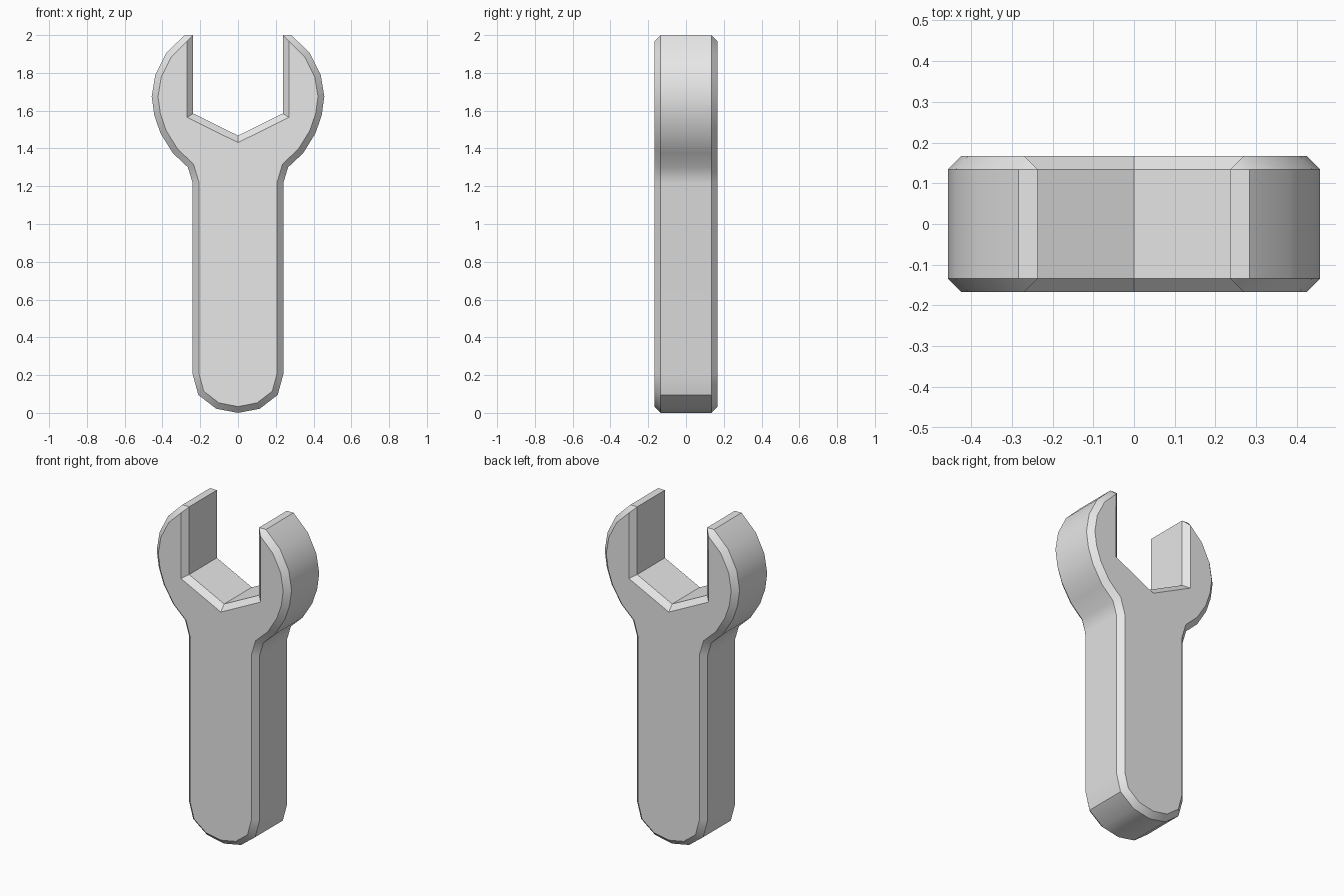
import bpy
import bmesh
from mathutils import Vector

cube = bpy.data.objects.get("Cube")
if cube:
    bpy.data.objects.remove(cube, do_unlink=True)

HALF_DEPTH = 0.167
BEVEL = 0.033

# Right half of the outline: butt, handle, neck, jaw, mouth (x, z)
half = [(0, 0), (0.115, 0.022), (0.21, 0.095), (0.24, 0.205), (0.24, 1.217),
        (0.265, 1.3), (0.345, 1.375), (0.41, 1.48), (0.443, 1.575),
        (0.457, 1.675), (0.438, 1.79), (0.38, 1.905), (0.283, 2),
        (0.237, 2), (0.237, 1.585), (0, 1.468)]
outline = [Vector(p) for p in half + [(-x, z) for x, z in half[-2:0:-1]]]


def inset(points, amount):
    """Mitred inward offset of a counter-clockwise loop."""
    result = []
    for i, p in enumerate(points):
        a = (p - points[i - 1]).normalized()
        b = (points[(i + 1) % len(points)] - p).normalized()
        na, nb = Vector((-a.y, a.x)), Vector((-b.y, b.x))
        result.append(p + (na + nb) * amount / (1 + na.dot(nb)))
    return result


steel = bpy.data.materials.new("light grey steel")
steel.use_nodes = True
colour = (0.8, 0.8, 0.8, 1)
steel.diffuse_color = colour
steel.node_tree.nodes["Principled BSDF"].inputs["Base Color"].default_value = colour

# Four loops from front to back, bridged into chamfers and side walls
bm = bmesh.new()
face_outline = inset(outline, BEVEL)
edge_y = HALF_DEPTH - BEVEL
loops = []
for pts, y in ((face_outline, -HALF_DEPTH), (outline, -edge_y),
               (outline, edge_y), (face_outline, HALF_DEPTH)):
    loops.append([bm.verts.new((p.x, y, p.y)) for p in pts])

count = len(outline)
for near, far in zip(loops, loops[1:]):
    for i in range(count):
        j = (i + 1) % count
        bm.faces.new((near[i], far[i], far[j], near[j]))
bm.faces.new(loops[0])
bm.faces.new(loops[-1][::-1])

# The chamfers meet in a single point at each jaw tip
bmesh.ops.remove_doubles(bm, verts=bm.verts, dist=0.008)
bmesh.ops.recalc_face_normals(bm, faces=bm.faces)

mesh = bpy.data.meshes.new("wrench")
bm.to_mesh(mesh)
bm.free()
mesh.materials.append(steel)
wrench = bpy.data.objects.new("wrench", mesh)
bpy.context.collection.objects.link(wrench)

bpy.ops.object.select_all(action='DESELECT')
wrench.select_set(True)
bpy.context.view_layer.objects.active = wrench
bpy.ops.object.shade_smooth_by_angle(angle=0.6)
